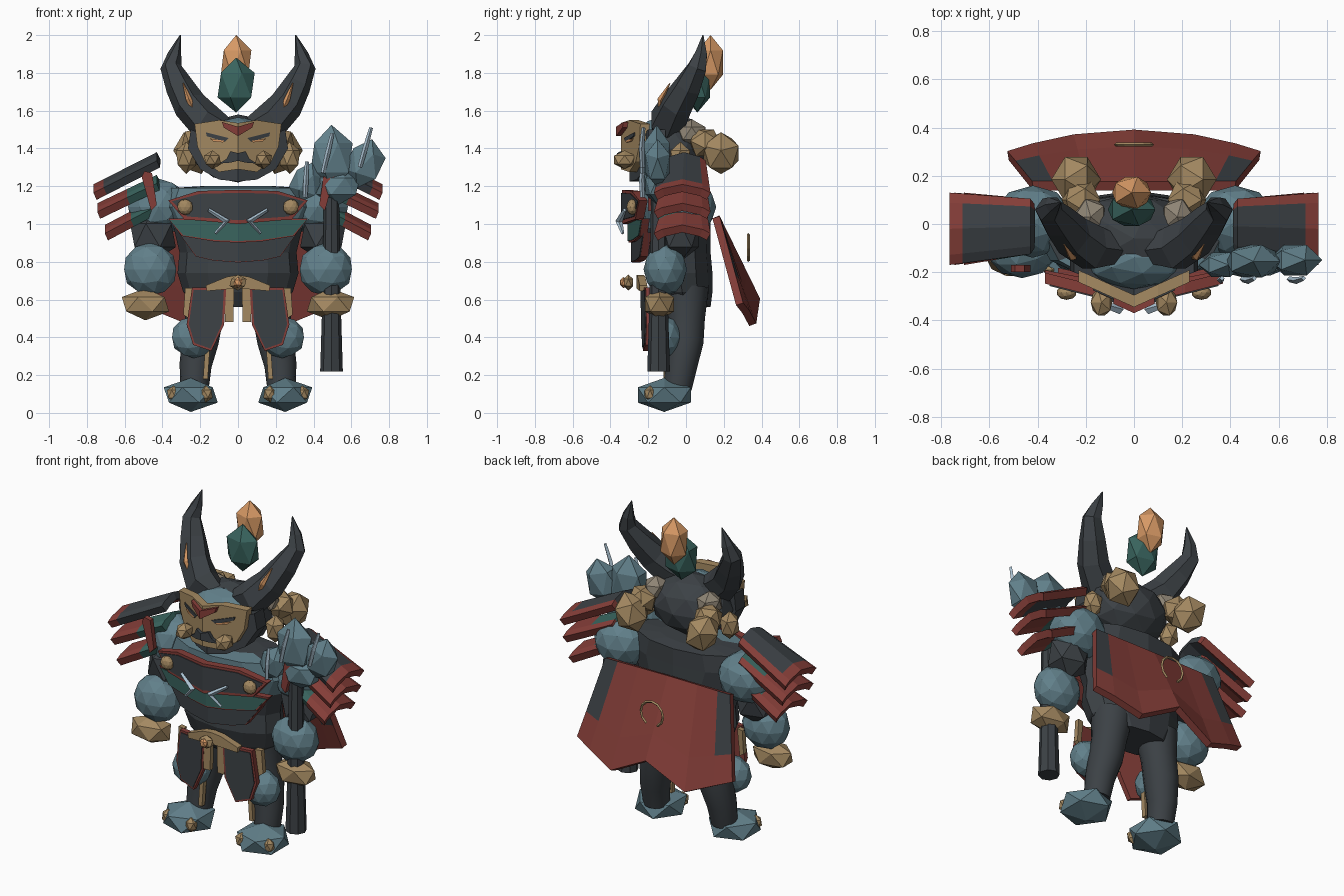
import bpy, bmesh, math
from mathutils import Vector, Matrix

if "Cube" in bpy.data.objects:
    bpy.data.objects.remove(bpy.data.objects["Cube"])


def material(name, *rgb):
    m = bpy.data.materials.new(name)
    m.use_nodes = True
    m.diffuse_color = (*rgb, 1)
    m.node_tree.nodes["Principled BSDF"].inputs["Base Color"].default_value = (*rgb, 1)
    return m


dark = material("charcoal", .045, .053, .06)
blue = material("slate_blue", .12, .215, .255)
gold = material("antique_gold", .37, .25, .12)
red = material("dull_red", .235, .048, .04)
green = material("deep_green", .04, .125, .11)
orange = material("flame_orange", .68, .32, .13)
steel = material("pale_steel", .4, .53, .63)
tan = material("grey_tan", .27, .23, .175)


def finish(name, bm, mats, mirror=False, solid=0, smooth=False):
    if not solid:
        bmesh.ops.recalc_face_normals(bm, faces=bm.faces[:])
    me = bpy.data.meshes.new(name)
    bm.to_mesh(me)
    bm.free()
    for m in mats:
        me.materials.append(m)
    ob = bpy.data.objects.new(name, me)
    bpy.context.collection.objects.link(ob)
    if solid:
        mod = ob.modifiers.new("thickness", "SOLIDIFY")
        mod.thickness, mod.offset = solid, -1
    if mirror:
        ob.modifiers.new("mirror", "MIRROR").use_mirror_merge = False
    if smooth:
        for p in me.polygons:
            p.use_smooth = len(p.vertices) == 4
    return ob


def gem(name, c, r, mat, mirror=False, sub=1, tilt=0):
    """Faceted ellipsoid."""
    bm = bmesh.new()
    mx = Matrix.Translation(c) @ Matrix.Rotation(tilt, 4, 'Y') @ Matrix.Diagonal((*r, 1))
    bmesh.ops.create_icosphere(bm, subdivisions=sub, radius=1, matrix=mx)
    return finish(name, bm, [mat], mirror)


def loft(bm, rings):
    rows = [[bm.verts.new(p) for p in ring] for ring in rings]
    n = len(rows[0])
    for a, b in zip(rows, rows[1:]):
        for i in range(n):
            bm.faces.new((a[i], a[(i + 1) % n], b[(i + 1) % n], b[i]))
    bm.faces.new(rows[0])
    bm.faces.new(rows[-1])


def tube(name, path, mat, sides=6, mirror=False, smooth=False):
    """Tapered tube through (x, y, z, radius) stations."""
    pts = [Vector(p[:3]) for p in path]
    rings = []
    for i, p in enumerate(pts):
        d = pts[min(i + 1, len(pts) - 1)] - pts[max(i - 1, 0)]
        u = d.cross(Vector((0, 1, 0))).normalized()
        v = d.cross(u).normalized()
        angles = [math.tau * k / sides for k in range(sides)]
        rings.append([p + path[i][3] * (math.cos(a) * u + math.sin(a) * v) for a in angles])
    bm = bmesh.new()
    loft(bm, rings)
    return finish(name, bm, [mat], mirror, smooth=smooth)


def plate(name, pts, y, slope, thick, mat):
    """Mirrored plate from a half outline in x and z, swept back with x."""
    bm = bmesh.new()
    loft(bm, [[(x, y + slope * x + t, z) for x, z in pts] for t in (0, thick)])
    return finish(name, bm, [mat], True)


def trimmed(name, pts, y, slope, thick, mat, edge, grow=.017):
    """Thin inlay on a larger, thicker edge plate."""
    cx = 0 if pts[0][0] == 0 else sum(p[0] for p in pts) / len(pts)
    cz = sum(p[1] for p in pts) / len(pts)
    w = max(abs(p[0] - cx) for p in pts)
    h = max(abs(p[1] - cz) for p in pts)
    big = [(cx + (x - cx) * (1 + grow / w), cz + (z - cz) * (1 + grow / h)) for x, z in pts]
    plate(name, pts, y, slope, .009, mat)
    plate(name + "_trim", big, y + .005, slope, thick, edge)


def sheet(name, us, vs, point, rule, mats, thick, mirror=False):
    """Grid sheet; rule picks the colour of each cell from its middle."""
    bm = bmesh.new()
    g = [[bm.verts.new(point(u, v)) for v in vs] for u in us]
    for i in range(len(us) - 1):
        for j in range(len(vs) - 1):
            f = bm.faces.new((g[i][j], g[i + 1][j], g[i + 1][j + 1], g[i][j + 1]))
            f.material_index = rule((us[i] + us[i + 1]) / 2, (vs[j] + vs[j + 1]) / 2)
    return finish(name, bm, mats, mirror, solid=thick)


# Torso: stacked ovals, slate blue on the upper front
bm = bmesh.new()
sections = [(.56, .22, .13, 0), (.64, .29, .16, -.02), (.74, .32, .175, -.035), (.85, .31, .165, -.035),
            (.98, .34, .18, -.05), (1.09, .4, .185, -.06), (1.19, .36, .185, -.06), (1.2, .2, .1, -.05)]
loft(bm, [[(rx * math.cos(k * math.tau / 12), cy + ry * math.sin(k * math.tau / 12), z)
           for k in range(12)] for z, rx, ry, cy in sections])
for f in bm.faces:
    c = f.calc_center_median()
    f.material_index = int(c.z > .98 and c.y < -.1)
finish("torso", bm, [dark, blue])

# Chest armour, from belly up
trimmed("belly_plate", [(0, .93), (.31, .95), (.22, .83), (.13, .81), (0, .8)], -.29, .2, .04, dark, red, .005)
trimmed("middle_plate", [(0, 1.02), (.36, 1.02), (.29, .94), (.12, .915), (0, .91)], -.31, .2, .04, green, red, .01)
trimmed("chest_plate", [(0, 1.165), (.2, 1.16), (.35, 1.12), (.27, 1.04), (0, 1.02)], -.345, .25, .045, dark, red, .02)
gem("chest_knob", (.28, -.285, 1.09), (.042, .03, .042), gold, True, 2)
tube("chest_fang", [(.155, -.325, 1.075, .01), (.06, -.355, 1.015, .019), (.12, -.335, .95, .008)], steel, 4, True)

# Belt and skirt
plate("belt", [(0, .73), (.06, .72), (.17, .675), (.165, .645), (0, .66)], -.262, .1, .04, gold)
gem("belt_buckle", (0, -.305, .69), (.05, .03, .042), gold)
gem("belt_jewel", (0, -.33, .69), (.026, .022, .03), orange)
plate("belt_tassel", [(.02, .67), (.065, .67), (.07, .48), (.025, .48)], -.235, 0, .03, gold)
plate("hip_strip", [(.24, .66), (.28, .66), (.29, .52), (.26, .5)], -.23, .2, .03, gold)
trimmed("skirt_panel", [(.075, .65), (.235, .65), (.26, .47), (.23, .37), (.145, .34), (.085, .47)],
        -.25, .13, .03, dark, red, .013)

# Cape with a notched hem, dark upper borders and red rims
hem = {0: .59, .47: .46, .8: .53, 1: .57}
cape = sheet("cape", [-1, -.8, -.47, 0, .47, .8, 1], [1, .68, 0],
             lambda u, t: (u * (.42 + .1 * t), .14 + t * (.215 - .09 * u * u), 1.03 + t * (hem[abs(u)] - 1.03)),
             lambda u, t: int(abs(u) > .8 and t < .68), [red, dark], .04)
cape.modifiers["thickness"].material_offset_rim = -1
arc = [math.radians(a) for a in range(-60, 241, 30)]
tube("cape_ring", [(.075 * math.cos(a), .33, .87 + .075 * math.sin(a), .008) for a in arc], gold, 4)

# Layered shoulder guards
for i, (z_in, z_out, x_out, split) in enumerate([(1.35, 1.18, .765, .84), (1.23, 1.08, .745, .5), (1.11, .965, .705, .5)]):
    def guard(u, v, a=z_in, b=z_out, x1=x_out):
        half = .115 + .035 * u
        return (.43 + u * (x1 - .43), -.01 - .01 * u + v * half, a + u * (b - a) + .03 - .045 * v * v)
    sheet("shoulder_guard_%d" % (i + 1), [0, split, 1], [-1, -.72, 0, .72, 1], guard,
          lambda u, v, s=split: int(u > s or v > .72), [green if i else dark, red], .045, True)
plate("shoulder_strap", [(.43, 1.1), (.46, 1.07), (.51, 1.25), (.495, 1.28), (.455, 1.27)], -.2, 0, .03, red)

# Arms
gem("shoulder", (.42, .01, 1.09), (.17, .15, .15), blue, True, 2)
gem("upper_arm", (.45, -.03, .94), (.135, .115, .14), dark, True)
gem("forearm", (.465, -.11, .76), (.145, .115, .14), blue, True, 2)
gem("hand", (.49, -.14, .575), (.14, .09, .085), gold, True)

# Legs
tube("leg", [(.16, .0, .66, .12), (.18, .0, .5, .1), (.2, -.005, .38, .098), (.225, -.025, .25, .085),
             (.23, -.045, .13, .075)], dark, 16, True, True)
gem("knee", (.235, -.11, .4), (.12, .09, .11), blue, True, 2)
gem("foot", (.25, -.115, .095), (.16, .165, .09), blue, True)
plate("shin_strip", [(.15, .33), (.175, .33), (.185, .18), (.16, .18)], -.12, 0, .03, gold)
for x, y in [(.17, -.21), (.34, -.19)]:
    gem("toe_cap", (x, y, .1), (.04, .035, .045), gold, True)

# Head, beard and mask
gem("head_back", (0, -.06, 1.4), (.25, .19, .18), dark, False, 2)
gem("face", (0, -.14, 1.42), (.22, .13, .145), blue, False, 2)
plate("beard", [(0, 1.4), (.25, 1.5), (.265, 1.4), (.2, 1.29), (.1, 1.235), (0, 1.225)], -.3, .4, .09, dark)
plate("mask", [(0, 1.535), (.1, 1.55), (.23, 1.53), (.215, 1.41), (.175, 1.33), (.1, 1.275), (0, 1.29)],
      -.345, .45, .05, gold)
gem("mask_cheek", (.135, -.325, 1.34), (.05, .065, .05), gold, True)
plate("mask_brow", [(.05, 1.455), (.17, 1.485), (.165, 1.465), (.07, 1.435)], -.352, .45, .009, dark)
plate("mask_eye", [(.07, 1.44), (.15, 1.453), (.13, 1.437), (.08, 1.432)], -.354, .45, .009, orange)
plate("moustache", [(0, 1.375), (.04, 1.385), (.06, 1.345), (.1, 1.32), (.04, 1.325), (0, 1.335)],
      -.365, .45, .02, dark)
plate("forehead_crest", [(0, 1.515), (.085, 1.54), (.075, 1.51), (0, 1.465)], -.37, .45, .03, red)

# Hair buns and ear knots
gem("hair_bun", (.24, .185, 1.375), (.1, .11, .12), gold, True, 1, .4)
gem("hair_knot", (.22, .1, 1.43), (.085, .09, .085), gold, True, 1, .8)
gem("hair_root", (.18, .03, 1.48), (.075, .085, .075), tan, True)
gem("ear_knot", (.275, -.03, 1.35), (.06, .06, .085), gold, True)

# Horns with inlaid marks
tube("horn", [(.06, -.11, 1.5, .06), (.17, -.1, 1.54, .1), (.255, -.05, 1.63, .09), (.31, .01, 1.73, .075),
              (.355, .06, 1.83, .056), (.335, .08, 1.9, .036), (.305, .09, 2, .003)], dark, 6, True)
tube("horn_mark", [(.225, -.14, 1.58, .005), (.26, -.135, 1.66, .016), (.29, -.085, 1.745, .003)], orange, 4, True)

# Floating flames
gem("upper_flame", (-.01, .13, 1.855), (.09, .077, .145), orange)
gem("lower_flame", (-.01, .06, 1.735), (.11, .08, .145), green)

# Club: tapered shaft, crystal head and steel spikes
tube("club_shaft", [(.495, -.145, .22, .06), (.495, -.145, .55, .05), (.495, -.145, 1.15, .04)], dark, 8)
for c, r, t in [((.495, -.155, 1.35), (.125, .08, .175), 0), ((.67, -.15, 1.32), (.11, .075, .135), .3),
                ((.36, -.17, 1.22), (.09, .06, .11), .3), ((.53, -.15, 1.2), (.13, .075, .1), 0)]:
    gem("club_crystal", c, r, blue, False, 1, t)
for x, z0, z1, lean in [(.36, 1.14, 1.33, .005), (.475, 1.27, 1.48, .025), (.675, 1.3, 1.51, .03)]:
    tube("club_spike", [(x - lean, -.23, z0, .012), (x, -.235, (z0 + z1) / 2, .014), (x + lean, -.225, z1, .01)],
         steel, 4)
